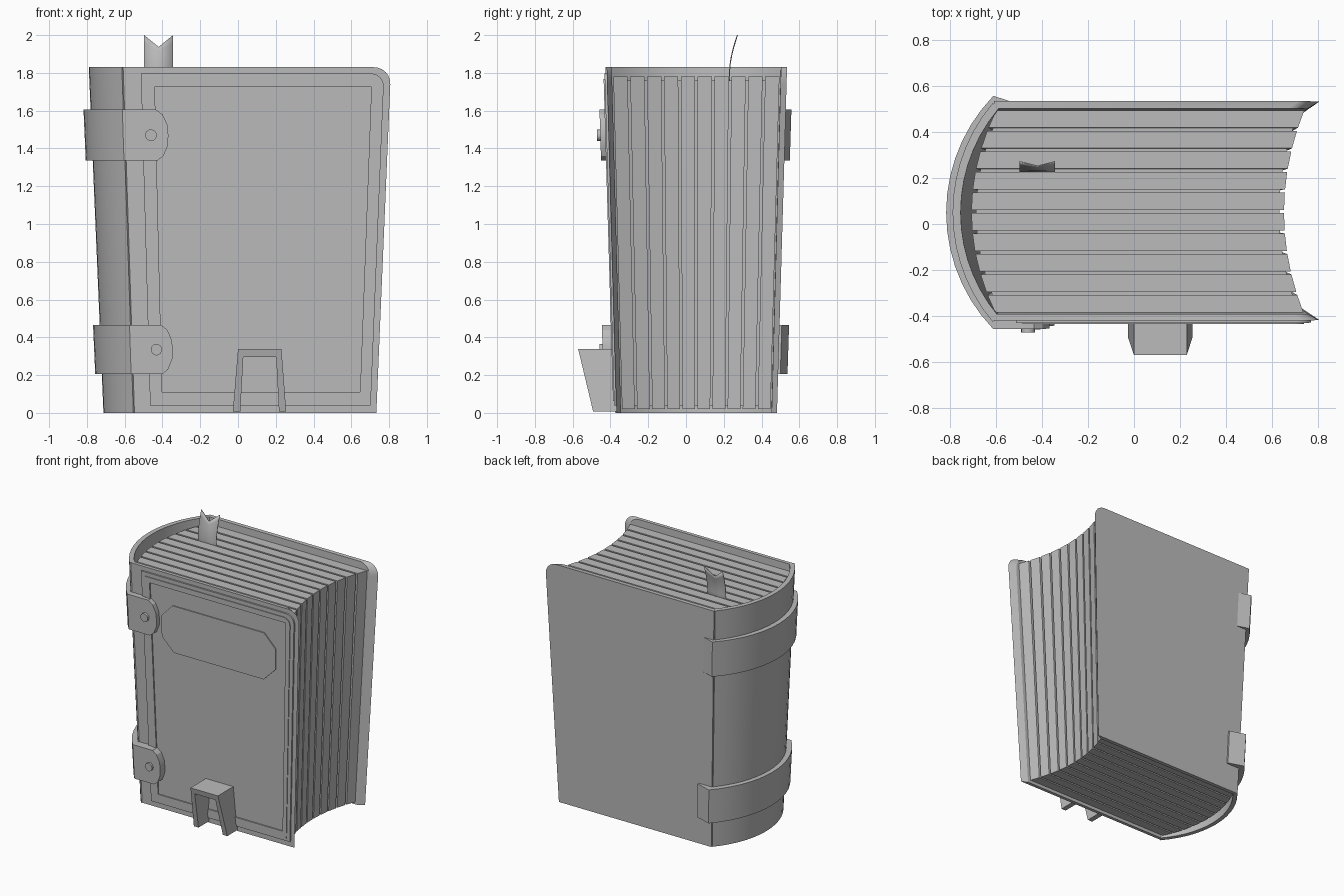
import bpy, bmesh, math

cube = bpy.data.objects.get("Cube")
if cube:
    bpy.data.objects.remove(cube, do_unlink=True)

mat = bpy.data.materials.new("plain_grey")
mat.use_nodes = True
GREY = (0.5, 0.5, 0.5, 1)
mat.diffuse_color = GREY
mat.node_tree.nodes["Principled BSDF"].inputs["Base Color"].default_value = GREY

CX, CY, H = 0.01, 0.05, 1.83   # taper centre and book height


def taper(co):
    """Narrow the book towards its foot."""
    t = co.z / H
    co.x = CX + (co.x - CX) * (0.903 + 0.097 * t)
    co.y = CY + (co.y - CY) * (0.89 + 0.11 * t)


def finish(name, bm, deform=taper):
    if deform:
        for v in bm.verts:
            deform(v.co)
    bmesh.ops.recalc_face_normals(bm, faces=bm.faces)
    me = bpy.data.meshes.new(name)
    bm.to_mesh(me)
    bm.free()
    for p in me.polygons:
        p.use_smooth = True
    me.set_sharp_from_angle(angle=math.radians(25))
    me.materials.append(mat)
    ob = bpy.data.objects.new(name, me)
    bpy.context.collection.objects.link(ob)
    return ob


def place(p, d, axis):
    return (p[0], p[1], d) if axis == "z" else (p[0], d, p[1])


def prism(name, near, lo, hi, axis, far=None):
    """Join a flat outline at lo to a matching outline at hi."""
    bm = bmesh.new()
    a = [bm.verts.new(place(p, lo, axis)) for p in near]
    b = [bm.verts.new(place(p, hi, axis)) for p in (far or near)]
    bm.faces.new(a)
    bm.faces.new(b)
    for i in range(len(a)):
        j = (i + 1) % len(a)
        bm.faces.new((a[i], a[j], b[j], b[i]))
    return finish(name, bm)


def band(name, outer, inner, lo, hi, axis, closed=False, deform=taper):
    """Wall of thickness between two matching paths."""
    bm = bmesh.new()
    rows = [[bm.verts.new(place(p, d, axis)) for p in path]
            for path, d in ((outer, lo), (outer, hi), (inner, hi), (inner, lo))]
    n = len(outer)
    for i in range(n if closed else n - 1):
        j = (i + 1) % n
        for k in range(4):
            r, s = rows[k], rows[(k + 1) % 4]
            bm.faces.new((r[i], r[j], s[j], s[i]))
    if not closed:
        for i in (0, n - 1):
            bm.faces.new([r[i] for r in rows])
    return finish(name, bm, deform)


def arc(apex, end, half, n=14):
    """Bowed path seen from above, from front to back."""
    sag = end - apex
    r = (half * half + sag * sag) / (2 * sag)
    a = math.asin(half / r)
    return [(apex + r - r * math.cos(t), CY + r * math.sin(t))
            for t in (a * (2 * i / n - 1) for i in range(n + 1))]


def outline(x0, x1, z0, z1, r, n=6):
    """Rectangle with a rounded upper fore corner."""
    turn = [math.pi / 2 * i / n for i in range(n + 1)]
    return [(x0, z1), (x0, z0), (x1, z0)] + [
        (x1 - r + r * math.cos(t), z1 - r + r * math.sin(t)) for t in turn]


# Covers, with the inner fore edge chamfered
cover = outline(-0.61, 0.81, 0, H, 0.09)
inside = [(x - 0.05 if x > 0.5 else x, z) for x, z in cover]
prism("front_cover", cover, -0.42, -0.393, "y", inside)
prism("back_cover", cover, 0.535, 0.503, "y", inside)

# Bowed spine
band("spine", arc(-0.79, -0.615, 0.477), arc(-0.755, -0.59, 0.452), 0, H, "z")

# Stepped frame on the front cover
rim = outline(-0.515, 0.775, 0.04, 1.797, 0.07)
step = outline(-0.487, 0.745, 0.062, 1.767, 0.055)
field = outline(-0.443, 0.71, 0.11, 1.727, 0.002)
band("frame_outer", rim, step, -0.432, -0.41, "y", True)
band("frame_inner", step, field, -0.438, -0.41, "y", True)
prism("front_panel", field, -0.428, -0.41, "y")

# Title plate with clipped corners
cx, cz, w, h, c = 0.135, 1.42, 0.49, 0.18, 0.1
plate = [(cx + sx * (w - a), cz + sz * (h - b)) for sx, sz, a, b in
         ((-1, 1, 0, c), (-1, 1, c, 0), (1, 1, c, 0), (1, 1, 0, c),
          (1, -1, 0, c), (1, -1, c, 0), (-1, -1, c, 0), (-1, -1, 0, c))]
prism("title_plate", plate, -0.436, -0.427, "y")

# Page bundles with recessed grooves between them
COUNT, Y0, Y1, GAP = 10, -0.393, 0.503, 0.007
pitch = (Y1 - Y0) / COUNT


def leaf(name, ya, yb, inset):
    def ends(y):
        q = ((y - CY) / 0.45) ** 2
        return -0.71 + 0.11 * q + inset, 0.655 + 0.09 * q - inset
    (la, ra), (lb, rb) = ends(ya), ends(yb)
    prism(name, [(la, ya), (ra, ya), (rb, yb), (lb, yb)],
          0.02 + inset, 1.78 - inset, "z")


for i in range(COUNT):
    y = Y0 + i * pitch
    leaf(f"page_bundle_{i + 1}", y + GAP, y + pitch - GAP, 0)
    if i:
        leaf(f"page_groove_{i}", y - GAP, y + GAP, 0.02)

# Straps round the spine, each with a tongue and stud
for label, z0, z1, half in (("upper", 1.335, 1.605, 0.515), ("lower", 0.205, 0.465, 0.54)):
    outer = arc(-0.828, -0.62, half) + [(-0.49, half + 0.008)]
    inner = arc(-0.785, -0.6, 0.47) + [(-0.49, 0.475 + CY)]
    band(label + "_strap", outer, inner, z0, z1, "z")
    front = CY - half
    tongue = [(-0.62, z0), (-0.44, z0), (-0.405, z0 + 0.025), (-0.38, z0 + 0.08),
              (-0.376, (z0 + z1) / 2), (-0.38, z1 - 0.08), (-0.405, z1 - 0.025),
              (-0.44, z1), (-0.62, z1)]
    prism(label + "_strap_tongue", tongue, front, -0.41, "y")
    stud = [(-0.47 + 0.031 * math.cos(t), (z0 + z1) / 2 + 0.031 * math.sin(t))
            for t in (math.tau * i / 16 for i in range(16))]
    prism(label + "_strap_stud", stud, front - 0.018, front + 0.01, "y")


# Small arched stand at the foot, its front leaning out towards the top
def lean(co):
    if co.y < -0.4:
        co.y -= 0.08 * co.z / 0.335


band("stand", [(-0.027, 0.008), (0, 0.337), (0.23, 0.337), (0.255, 0.008)],
     [(0.012, 0.008), (0.028, 0.295), (0.202, 0.295), (0.217, 0.008)],
     -0.49, -0.36, "y", deform=lean)

# Curling ribbon with a notched end
bm = bmesh.new()
rows = []
for z, dip in ((1.7, 0), (1.8, 0), (1.86, 0.015), (1.91, 0.03), (1.96, 0.045), (2.0, 0.063)):
    rows.append([bm.verts.new((x, 0.23 + 0.042 * max(0, (zz - 1.8) / 0.2) ** 1.7, zz))
                 for x, zz in ((-0.498, z), (-0.42, z - dip), (-0.343, z))])
for a, b in zip(rows, rows[1:]):
    for k in range(2):
        bm.faces.new((a[k], a[k + 1], b[k + 1], b[k]))
ribbon = finish("ribbon_bookmark", bm, None)
solid = ribbon.modifiers.new("thickness", "SOLIDIFY")
solid.thickness = 0.005
solid.offset = 0
